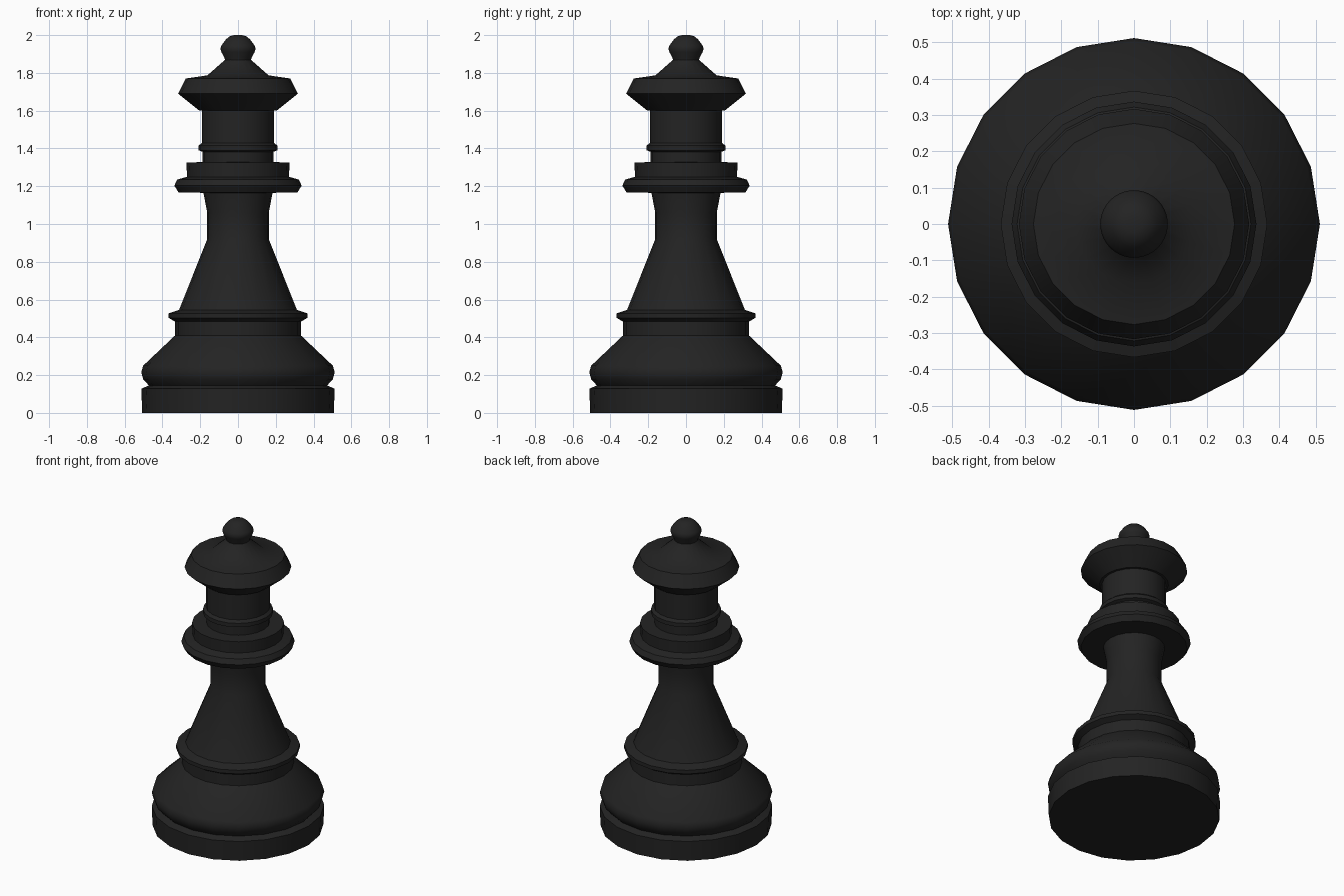
import bpy, math

if "Cube" in bpy.data.objects:
    bpy.data.objects.remove(bpy.data.objects["Cube"])

black = bpy.data.materials.new("matte black")
black.diffuse_color = (0.017, 0.017, 0.017, 1)
black.use_nodes = True
black.node_tree.nodes["Principled BSDF"].inputs["Base Color"].default_value = black.diffuse_color


def lathe(name, profile, sides=20):
    """Spin an (r, z) profile, bottom to top, into a closed solid."""
    verts, faces = [], []
    for r, z in profile:
        for i in range(sides):
            a = 2 * math.pi * i / sides
            verts.append((r * math.cos(a), r * math.sin(a), z))
    for k in range(len(profile) - 1):
        for i in range(sides):
            j = (i + 1) % sides
            faces.append((k * sides + i, k * sides + j,
                          (k + 1) * sides + j, (k + 1) * sides + i))
    faces.append(tuple(reversed(range(sides))))
    faces.append(tuple(range((len(profile) - 1) * sides, len(profile) * sides)))
    mesh = bpy.data.meshes.new(name)
    mesh.from_pydata(verts, [], faces)
    mesh.materials.append(black)
    obj = bpy.data.objects.new(name, mesh)
    bpy.context.collection.objects.link(obj)
    bpy.ops.object.select_all(action='DESELECT')
    obj.select_set(True)
    bpy.context.view_layer.objects.active = obj
    bpy.ops.object.shade_smooth_by_angle(angle=math.radians(35))
    return obj


# Turned body: foot, bell, waist ring, stem, collars, column and flared head
lathe("turned_body", [
    (0.507, 0), (0.512, 0.128), (0.472, 0.145),            # foot and groove
    (0.502, 0.178), (0.512, 0.215), (0.502, 0.25),         # rounded bell rim
    (0.333, 0.41), (0.333, 0.483),                         # bell shoulder
    (0.367, 0.503), (0.367, 0.527), (0.312, 0.545),        # waist ring
    (0.163, 0.92), (0.163, 1.06), (0.183, 1.165),          # stem
    (0.315, 1.168), (0.337, 1.203), (0.322, 1.235),        # wide collar
    (0.270, 1.25), (0.273, 1.325), (0.188, 1.328),         # upper collar
    (0.188, 1.382), (0.208, 1.39), (0.208, 1.415),         # thin ring
    (0.190, 1.43), (0.190, 1.60),                          # column
    (0.205, 1.60), (0.317, 1.69), (0.277, 1.77),           # flared head
    (0.162, 1.787), (0.07, 1.868), (0.062, 1.885),         # domed cap
])

# Knob on top
lathe("top_knob", [
    (0.068, 1.865), (0.072, 1.88), (0.088, 1.91), (0.093, 1.928),
    (0.088, 1.945), (0.063, 1.978), (0.045, 1.993), (0.022, 2.0),
], 40)
